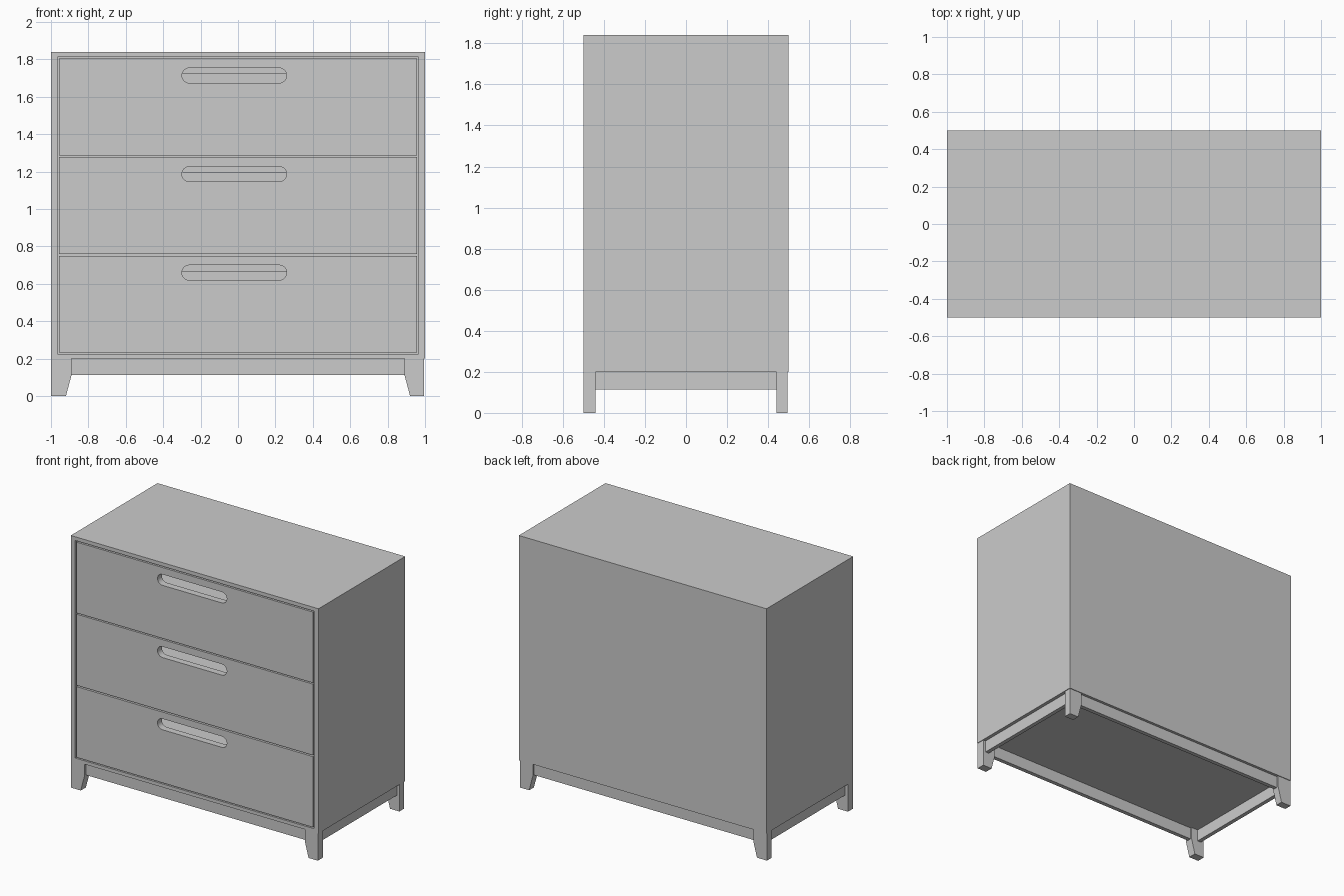
import bpy, bmesh, math

if "Cube" in bpy.data.objects:
    bpy.data.objects.remove(bpy.data.objects["Cube"])

W, D, Z0, Z1 = 1.0, 0.5, 0.20, 1.84        # half width, half depth, body bottom and top


def finish(name, bm):
    bmesh.ops.recalc_face_normals(bm, faces=bm.faces)
    me = bpy.data.meshes.new(name)
    bm.to_mesh(me)
    bm.free()
    ob = bpy.data.objects.new(name, me)
    bpy.context.collection.objects.link(ob)
    return ob


def box_bm(lo, hi):
    bm = bmesh.new()
    bmesh.ops.create_cube(bm, size=1)
    for v in bm.verts:
        v.co = [a if c < 0 else b for c, a, b in zip(v.co, lo, hi)]
    return bm


def box(name, lo, hi):
    return finish(name, box_bm(lo, hi))


def prism(name, pts, y0, y1):
    bm = bmesh.new()
    f = bm.faces.new([bm.verts.new((x, y0, z)) for x, z in pts])
    r = bmesh.ops.extrude_face_region(bm, geom=[f])
    for v in r["geom"]:
        if isinstance(v, bmesh.types.BMVert):
            v.co.y = y1
    return finish(name, bm)


# Cabinet shell, hollow and open at the front
bm = box_bm((-W, -D, Z0), (W, D, Z1))
bm.normal_update()
front = min(bm.faces, key=lambda f: f.calc_center_median().y)
bmesh.ops.inset_region(bm, faces=[front], thickness=0.03)
for v in front.verts:
    v.co.x = math.copysign(0.965, v.co.x)
    v.co.z = 1.813 if v.co.z > 1 else 0.225
r = bmesh.ops.extrude_face_region(bm, geom=[front])
for v in r["geom"]:
    if isinstance(v, bmesh.types.BMVert):
        v.co.y = D - 0.03
if front.is_valid:
    bmesh.ops.delete(bm, geom=[front], context='FACES_ONLY')
finish("cabinet_body", bm)


def slot_points(cx, cz, half_len, r, n=12):
    pts = []
    for side, start in ((1, -math.pi / 2), (-1, math.pi / 2)):
        for i in range(n + 1):
            a = start + math.pi * i / n
            pts.append((cx + side * (half_len - r) + r * math.cos(a), cz + r * math.sin(a)))
    return pts


def drawer_front(name, z0, z1, slot_z, thick=0.05):
    cu = bpy.data.curves.new(name, 'CURVE')
    cu.dimensions = '2D'
    cu.fill_mode = 'BOTH'
    cu.extrude = thick / 2
    outline = [(-0.956, z0), (0.956, z0), (0.956, z1), (-0.956, z1)]
    for pts in (outline, slot_points(-0.02, slot_z, 0.28, 0.04)):
        s = cu.splines.new('POLY')
        s.points.add(len(pts) - 1)
        for p, (x, y) in zip(s.points, pts):
            p.co = (x, y, 0, 1)
        s.use_cyclic_u = True
    ob = bpy.data.objects.new(name, cu)
    ob.location.y = -D + thick / 2
    ob.rotation_euler.x = math.pi / 2
    bpy.context.collection.objects.link(ob)
    bpy.ops.object.select_all(action='DESELECT')
    ob.select_set(True)
    bpy.context.view_layer.objects.active = ob
    bpy.ops.object.convert(target='MESH')
    bpy.ops.object.shade_smooth_by_angle(angle=math.radians(30))


# Drawers: slotted front with an open-topped box behind
for n, (z0, z1, sz) in enumerate([(0.233, 0.749, 0.66), (0.759, 1.278, 1.187),
                                  (1.287, 1.804, 1.714)], 1):
    drawer_front(f"drawer_front_{n}", z0, z1, sz)
    yf, yb, top = -D + 0.05, 0.45, z1 - 0.08
    box(f"drawer_bottom_{n}", (-0.94, yf, z0 + 0.02), (0.94, yb, z0 + 0.05))
    box(f"drawer_back_{n}", (-0.91, yb - 0.03, z0 + 0.05), (0.91, yb, top))
    for s, side in ((-1, "left"), (1, "right")):
        a, b = sorted((s * 0.91, s * 0.94))
        box(f"drawer_{side}_side_{n}", (a, yf, z0 + 0.05), (b, yb, top))

# Legs, tapered on the inner side; right and back ones sit a hair inside the body
for s, side, xo in ((-1, "left", 1.0), (1, "right", 0.995)):
    pts = [(s * xo, 0), (s * 0.92, 0), (s * 0.89, 0.113), (s * 0.89, Z0), (s * xo, Z0)]
    prism(f"front_{side}_leg", pts, -D, -0.44)
    prism(f"back_{side}_leg", pts, 0.44, 0.495)
    # Side apron, set back from the leg faces
    a, b = sorted((s * 0.945, s * 0.975))
    box(f"{side}_apron", (a, -0.44, 0.113), (b, 0.44, Z0))

# Front and back aprons
for s, side in ((-1, "front"), (1, "back")):
    a, b = sorted((s * 0.45, s * 0.48))
    box(f"{side}_apron", (-0.89, a, 0.113), (0.89, b, Z0))
